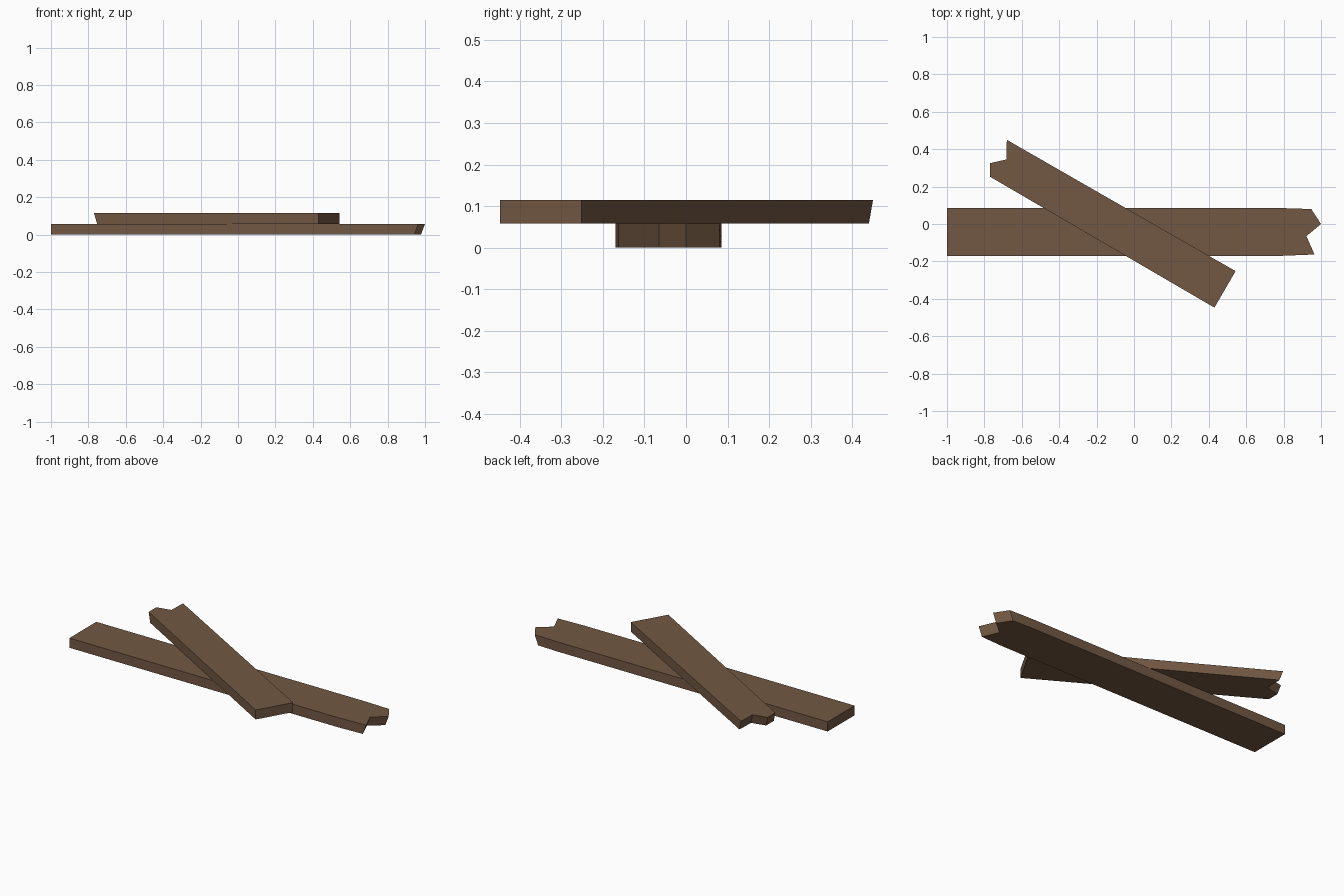
import bpy
import bmesh
from mathutils import Vector

cube = bpy.data.objects.get("Cube")
if cube:
    bpy.data.objects.remove(cube, do_unlink=True)

# Worn brown timber
wood = bpy.data.materials.new("brown_wood")
wood.use_nodes = True
colour = (0.17, 0.098, 0.056, 1)
wood.diffuse_color = colour
wood.node_tree.nodes["Principled BSDF"].inputs["Base Color"].default_value = colour


def plank(name, outline, broken, undercut, bottom, top):
    """Extrude an outline down; the broken end's points slope inwards below."""
    bm = bmesh.new()
    upper = [bm.verts.new((x, y, top)) for x, y in outline]
    lower = []
    for i, (x, y) in enumerate(outline):
        shift = Vector(undercut) if i in broken else Vector((0, 0))
        lower.append(bm.verts.new((x + shift.x, y + shift.y, bottom)))
    bm.faces.new(upper)
    bm.faces.new(lower[::-1])
    n = len(outline)
    for i in range(n):
        j = (i + 1) % n
        bm.faces.new((upper[i], lower[i], lower[j], upper[j]))
    bmesh.ops.recalc_face_normals(bm, faces=bm.faces)
    mesh = bpy.data.meshes.new(name)
    bm.to_mesh(mesh)
    bm.free()
    mesh.materials.append(wood)
    obj = bpy.data.objects.new(name, mesh)
    bpy.context.collection.objects.link(obj)
    return obj


# Lower plank, splintered at its left end
plank("lower_plank",
      [(-1, -0.17), (0.79, -0.17), (0.965, -0.163), (0.922, -0.065),
       (1, 0), (0.948, 0.08), (0.79, 0.085), (-1, 0.085)],
      range(2, 6), (-0.022, 0), 0, 0.058)

# Upper plank, lying diagonally across with its back end splintered
plank("upper_plank",
      [(0.43, -0.447), (0.543, -0.252), (-0.68, 0.45), (-0.683, 0.345),
       (-0.77, 0.325), (-0.77, 0.253)],
      range(2, 6), (0.017, -0.01), 0.058, 0.115)
